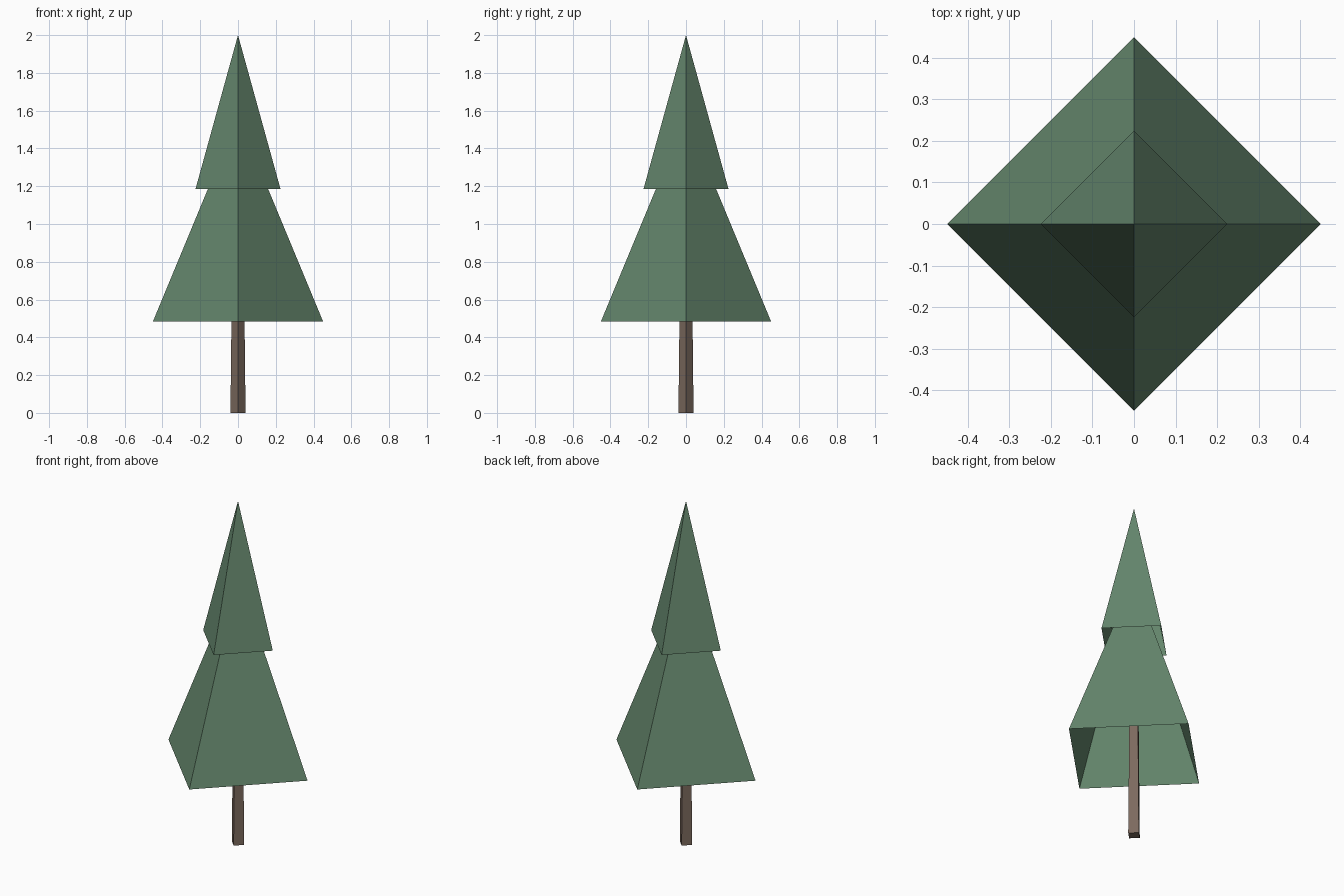
import bpy

cube = bpy.data.objects.get("Cube")
if cube:
    bpy.data.objects.remove(cube, do_unlink=True)


def make_material(name, color):
    mat = bpy.data.materials.new(name)
    mat.use_nodes = True
    mat.diffuse_color = color
    mat.node_tree.nodes["Principled BSDF"].inputs["Base Color"].default_value = color
    return mat


def four_sided(name, bottom, top, radius_bottom, radius_top, mat, fill):
    """Four-sided cone whose corners point along the x and y axes."""
    bpy.ops.mesh.primitive_cone_add(
        vertices=4, radius1=radius_bottom, radius2=radius_top,
        depth=top - bottom, end_fill_type=fill,
        location=(0, 0, (bottom + top) / 2))
    obj = bpy.context.object
    obj.name = name
    obj.data.materials.append(mat)
    return obj


needle_green = make_material("needle green", (0.127, 0.238, 0.150, 1))
bark_brown = make_material("bark brown", (0.202, 0.144, 0.112, 1))

# Tapered trunk, running up inside the foliage
four_sided("trunk", 0, 1.0, 0.04, 0.029, bark_brown, 'NGON')

# Foliage tiers, open underneath
four_sided("lower_foliage", 0.485, 1.57, 0.45, 0, needle_green, 'NOTHING')
four_sided("upper_foliage", 1.185, 2.0, 0.225, 0, needle_green, 'NOTHING')
